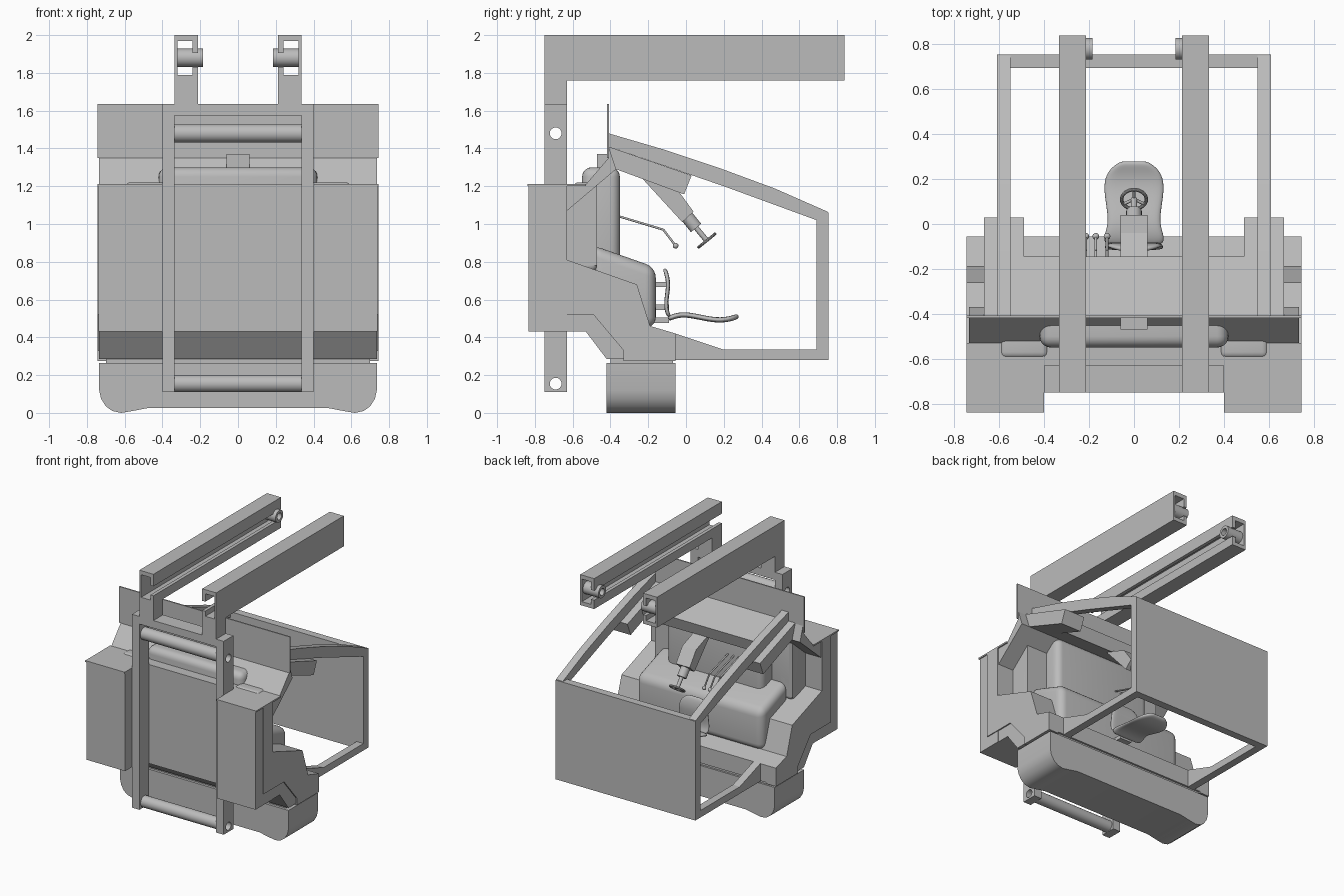
import bpy, bmesh, math
from mathutils import Vector

if "Cube" in bpy.data.objects:
    bpy.data.objects.remove(bpy.data.objects["Cube"], do_unlink=True)

grey = bpy.data.materials.new("plain_grey")
grey.use_nodes = True
TONE = (0.5, 0.5, 0.5, 1)
grey.diffuse_color = TONE
grey.node_tree.nodes["Principled BSDF"].inputs["Base Color"].default_value = TONE


def finish(name, bm, smooth=False):
    bmesh.ops.recalc_face_normals(bm, faces=bm.faces)
    mesh = bpy.data.meshes.new(name)
    bm.to_mesh(mesh)
    bm.free()
    ob = bpy.data.objects.new(name, mesh)
    bpy.context.collection.objects.link(ob)
    mesh.materials.append(grey)
    if smooth:
        bpy.ops.object.select_all(action="DESELECT")
        ob.select_set(True)
        bpy.context.view_layer.objects.active = ob
        bpy.ops.object.shade_smooth_by_angle(angle=math.radians(40))
    return ob


def prism(name, pts, a, b, axis="x", bevel=0, smooth=False):
    """Extrude a (y,z) outline along x, or an (x,z) outline along y."""
    bm = bmesh.new()
    put = (lambda p, t: (t, *p)) if axis == "x" else (lambda p, t: (p[0], t, p[1]))
    face = bm.faces.new([bm.verts.new(put(p, a)) for p in pts])
    ext = bmesh.ops.extrude_face_region(bm, geom=[face])
    move = Vector(put((0, 0), b - a))
    bmesh.ops.translate(bm, vec=move, verts=[v for v in ext["geom"] if isinstance(v, bmesh.types.BMVert)])
    if bevel:
        bmesh.ops.bevel(bm, geom=bm.edges[:], offset=bevel, segments=5, profile=0.5, affect="EDGES")
    return finish(name, bm, smooth or bevel > 0)


def box(name, x, y, z, bevel=0):
    outline = [(y[0], z[0]), (y[1], z[0]), (y[1], z[1]), (y[0], z[1])]
    return prism(name, outline, x[0], x[1], bevel=bevel)


def tube(name, p0, p1, r, inner=0, n=32):
    """Round bar between two points, hollow when an inner radius is given."""
    p0, p1 = Vector(p0), Vector(p1)
    rot = (p1 - p0).to_track_quat("Z", "Y")
    bm = bmesh.new()

    def ring(p, rad):
        return [bm.verts.new(p + rot @ Vector((rad * math.cos(t), rad * math.sin(t), 0)))
                for t in (2 * math.pi * i / n for i in range(n))]

    loops = [ring(p0, r), ring(p1, r)]
    if inner:
        loops += [ring(p1, inner), ring(p0, inner)]
        loops.append(loops[0])
    else:
        bm.faces.new(loops[0])
        bm.faces.new(loops[1])
    for u, v in zip(loops, loops[1:]):
        for i in range(n):
            j = (i + 1) % n
            bm.faces.new((u[i], u[j], v[j], v[i]))
    return finish(name, bm, True)


def bore(ob, y, z, r):
    cutter = tube("bore_cutter", (-1, y, z), (1, y, z), r)
    cutter.hide_render = True
    mod = ob.modifiers.new("bore", "BOOLEAN")
    mod.object, mod.operation, mod.solver = cutter, "DIFFERENCE", "EXACT"
    bpy.context.view_layer.objects.active = ob
    bpy.ops.object.modifier_apply(modifier=mod.name)
    bpy.data.objects.remove(cutter, do_unlink=True)


def shell(name, rows, thick):
    """Smooth cushion lofted from (y, z, half width) rows."""
    bm = bmesh.new()
    grid = [[bm.verts.new((w * k, y, z)) for k in (-1, -0.5, 0, 0.5, 1)] for y, z, w in rows]
    for u, v in zip(grid, grid[1:]):
        for i in range(4):
            bm.faces.new((u[i], u[i + 1], v[i + 1], v[i]))
    ob = finish(name, bm, True)
    ob.modifiers.new("thickness", "SOLIDIFY").thickness = thick
    ob.modifiers["thickness"].offset = 0
    sub = ob.modifiers.new("rounding", "SUBSURF")
    sub.levels = sub.render_levels = 2


# Lower body and centre front wall
prism("lower_body", [(-.63, .43), (-.53, .43), (-.42, .285), (-.055, .285), (-.055, .42),
                     (-.19, .46), (-.26, .68), (-.63, .81)], -.735, .735)
box("front_wall", (-.6, .6), (-.63, -.47), (.78, 1.21), 0)
box("body_neck", (-.7, .7), (-.4, -.07), (.25, .29))

# Bumper with rounded, drooping ends
half = [(.735, .265), (.735, .12), (.725, .075), (.7, .035), (.665, .01), (.62, 0), (.57, .008), (.48, .025)]
prism("bumper", half + [(-x, z) for x, z in reversed(half)], -.42, -.055, "y", smooth=True)

# Rounded inner covers
prism("engine_cover", [(-.5, .89), (-.16, .77), (-.16, .45), (-.5, .45)], -.55, .55, bevel=.055)
box("cover_upright", (-.42, .42), (-.55, -.35), (.75, 1.3), .05)
for s in (-1, 1):
    box("corner_pillar", sorted((s * .38, s * .6)), (-.6, -.47), (.75, 1.22), .03)

# Top shelf, sloped cowl and upright plate
prism("sloped_cowl", [(-.63, 1.21), (-.53, 1.21), (-.41, 1.35), (-.41, 1.41), (-.37, 1.29), (-.63, 1.07)],
      -.735, .735)
box("upright_plate", (-.745, .745), (-.418, -.408), (1.35, 1.635))
box("cowl_block", (-.06, .06), (-.47, -.41), (1.29, 1.37))
prism("roof", [(-.41, 1.41), (-.145, 1.317), (-.175, 1.222), (-.37, 1.29)], -.5, .5)

side_cover = [(-.745, 1.205), (-.63, 1.205), (-.63, .81), (-.26, .68), (-.19, .46), (-.055, .42),
              (-.055, .275), (-.33, .275), (-.33, .33), (-.49, .52), (-.745, .52)]
guard = [(-.41, 1.48), (-.12, 1.395), (.175, 1.297), (.47, 1.188), (.75, 1.065), (.75, .28), (-.055, .28),
         (-.055, .42), (.2, .335), (.692, .335), (.692, 1.02), (.2, 1.2), (-.41, 1.41)]
roof_beam = [(-.41, 1.41), (.03, 1.257), (-.01, 1.157), (-.37, 1.29)]
channel = [(.335, 1.76), (.335, 2), (.213, 2), (.213, 1.905), (.24, 1.905), (.24, 1.968), (.32, 1.968),
           (.32, 1.79), (.24, 1.79), (.24, 1.83), (.213, 1.83), (.213, 1.76)]

for s, side in ((1, "left"), (-1, "right")):
    def span(a, b):
        return sorted((s * a, s * b))

    # Front corner boxes and stepped side covers
    box(side + "_corner_box", span(.4, .738), (-.835, -.63), (.43, 1.21))
    prism(side + "_side_cover", side_cover, *span(.66, .745))
    box(side + "_box_lid", span(.4, .745), (-.84, -.53), (1.2, 1.212))
    # Cab guard and roof beam
    prism(side + "_guard_frame", guard, *span(.55, .61))
    prism(side + "_roof_beam", roof_beam, *span(.49, .667))
    # Mast post, lifting channel and its roller
    post = box(side + "_mast_post", span(.335, .4), (-.75, -.63), (.11, 1.635))
    for z in (.155, 1.48):
        bore(post, -.69, z, .031)
    box(side + "_mast_top", span(.213, .335), (-.75, -.63), (1.575, 1.79))
    prism(side + "_lift_channel", [(s * x, z) for x, z in channel], -.75, .84, "y")
    tube(side + "_channel_roller", (s * .185, .78, 1.88), (s * .32, .78, 1.88), .048, .027)

# Cross members between the posts
box("mast_top_rail", (-.335, .335), (-.75, -.63), (1.575, 1.635))
tube("upper_cross_tube", (-.335, -.69, 1.48), (.335, -.69, 1.48), .048, .031)
tube("lower_cross_tube", (-.335, -.69, .155), (.335, -.69, .155), .045, .031)

# Cab back panel
box("guard_back_panel", (-.61, .61), (.695, .755), (.28, 1.062))

# Steering column and wheel
prism("steering_bracket", [(-.24, 1.25), (-.02, 1.01), (.04, 1.065), (-.04, 1.175)], -.06, .06)
axis = Vector((0, .63, -.78)).normalized()
top = Vector((0, .0, 1.045))
hub = Vector((0, .11, .912))
tube("steering_sleeve", top, top + axis * .085, .035)
tube("steering_shaft", top, hub, .014)
bpy.ops.mesh.primitive_torus_add(major_radius=.055, minor_radius=.008, major_segments=32, minor_segments=10,
                                 location=hub, rotation=axis.to_track_quat("Z", "Y").to_euler())
wheel = bpy.context.object
wheel.name = "steering_wheel"
wheel.data.materials.append(grey)
bpy.ops.object.shade_smooth_by_angle()
across = Vector((1, 0, 0))
for i in range(3):
    t = math.radians(90 + 120 * i)
    tube("wheel_spoke", hub, hub + (across * math.cos(t) + across.cross(axis) * math.sin(t)) * .053, .007, n=10)

# Control levers
for x in (-.215, -.17, -.12):
    path = [(x, -.37, 1.045), (x, -.12, .97), (x, -.055, .885)]
    for p, q in zip(path, path[1:]):
        tube("control_lever", p, q, .006, n=10)
    bpy.ops.mesh.primitive_uv_sphere_add(segments=16, ring_count=10, radius=.015, location=path[-1])
    knob = bpy.context.object
    knob.name = "lever_knob"
    knob.data.materials.append(grey)
    bpy.ops.object.shade_smooth()

# Seat and its brackets
shell("seat_back", [(-.115, .765, .06), (-.1, .73, .115), (-.092, .67, .13), (-.105, .6, .13),
                    (-.105, .54, .135), (-.085, .505, .125)], .022)
shell("seat_cushion", [(-.095, .495, .13), (-.06, .515, .14), (0, .522, .115), (.08, .505, .125),
                       (.17, .488, .14), (.24, .498, .12), (.28, .515, .06)], .028)
for z in (.68, .56, .49):
    box("seat_bracket", (-.05, .05), (-.17, -.09), (z - .014, z + .014))
